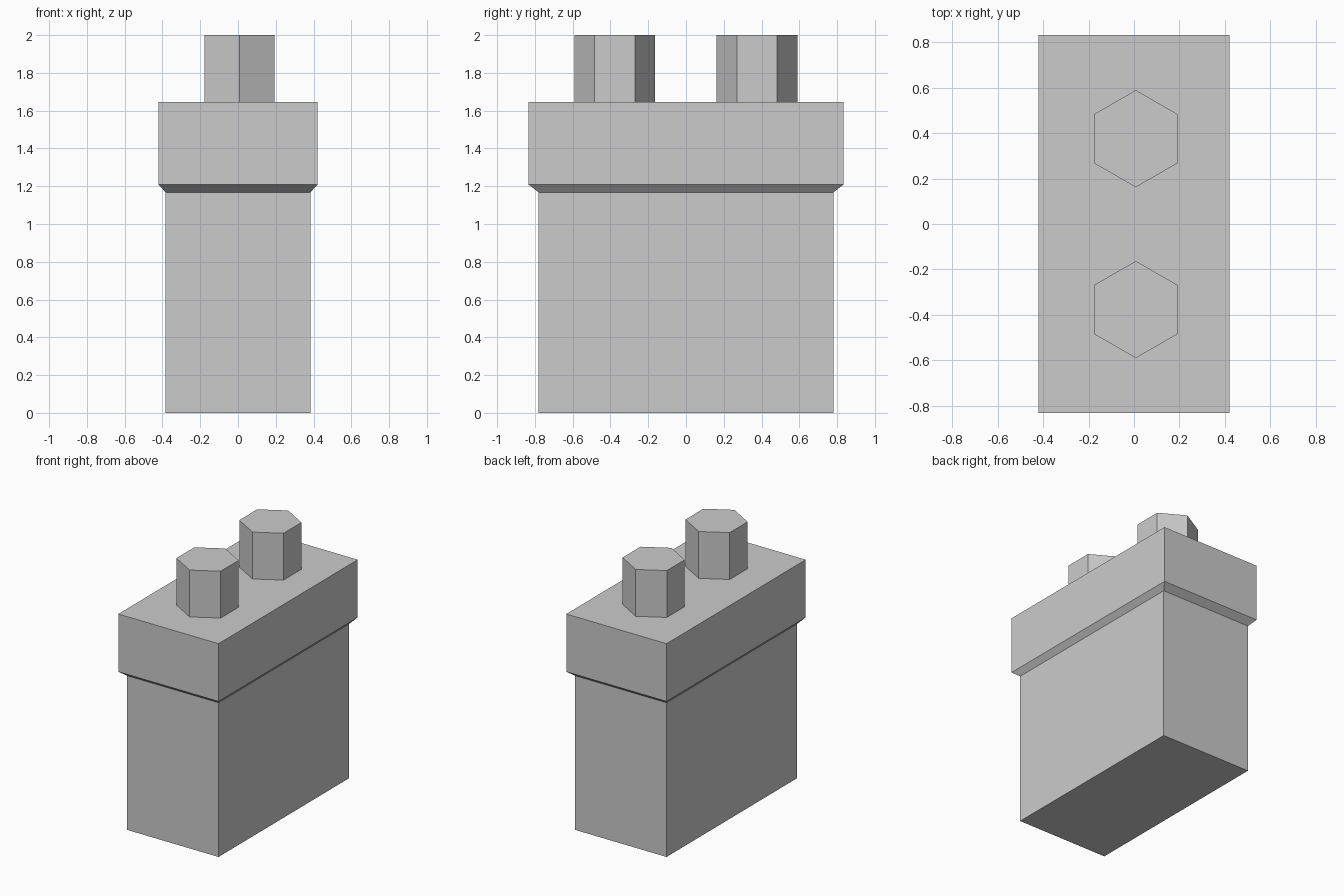
import bpy, bmesh, math

if "Cube" in bpy.data.objects:
    bpy.data.objects.remove(bpy.data.objects["Cube"])


def loft(name, rings):
    """Solid with flat faces, skinned through a stack of matching rings."""
    bm = bmesh.new()
    loops = [[bm.verts.new(p) for p in ring] for ring in rings]
    n = len(loops[0])
    bm.faces.new(loops[0][::-1])
    bm.faces.new(loops[-1])
    for low, high in zip(loops, loops[1:]):
        for i in range(n):
            j = (i + 1) % n
            bm.faces.new((low[i], low[j], high[j], high[i]))
    bmesh.ops.recalc_face_normals(bm, faces=bm.faces)
    mesh = bpy.data.meshes.new(name)
    bm.to_mesh(mesh)
    bm.free()
    obj = bpy.data.objects.new(name, mesh)
    bpy.context.collection.objects.link(obj)
    return obj


def rect(hx, hy, z):
    return [(-hx, -hy, z), (hx, -hy, z), (hx, hy, z), (-hx, hy, z)]


def hexagon(cx, cy, r, z):
    angles = [math.radians(90 + 60 * i) for i in range(6)]
    return [(cx + r * math.cos(a), cy + r * math.sin(a), z) for a in angles]


# Block: lower body, short flare, wider cap
loft("body_with_cap", [
    rect(0.384, 0.781, 0.0),
    rect(0.384, 0.781, 1.168),
    rect(0.42, 0.833, 1.208),
    rect(0.42, 0.833, 1.645),
])

# Two hexagonal posts on top
for label, y in (("front_post", -0.377), ("back_post", 0.376)):
    loft(label, [hexagon(0.008, y, 0.214, z) for z in (1.64, 2.0)])
